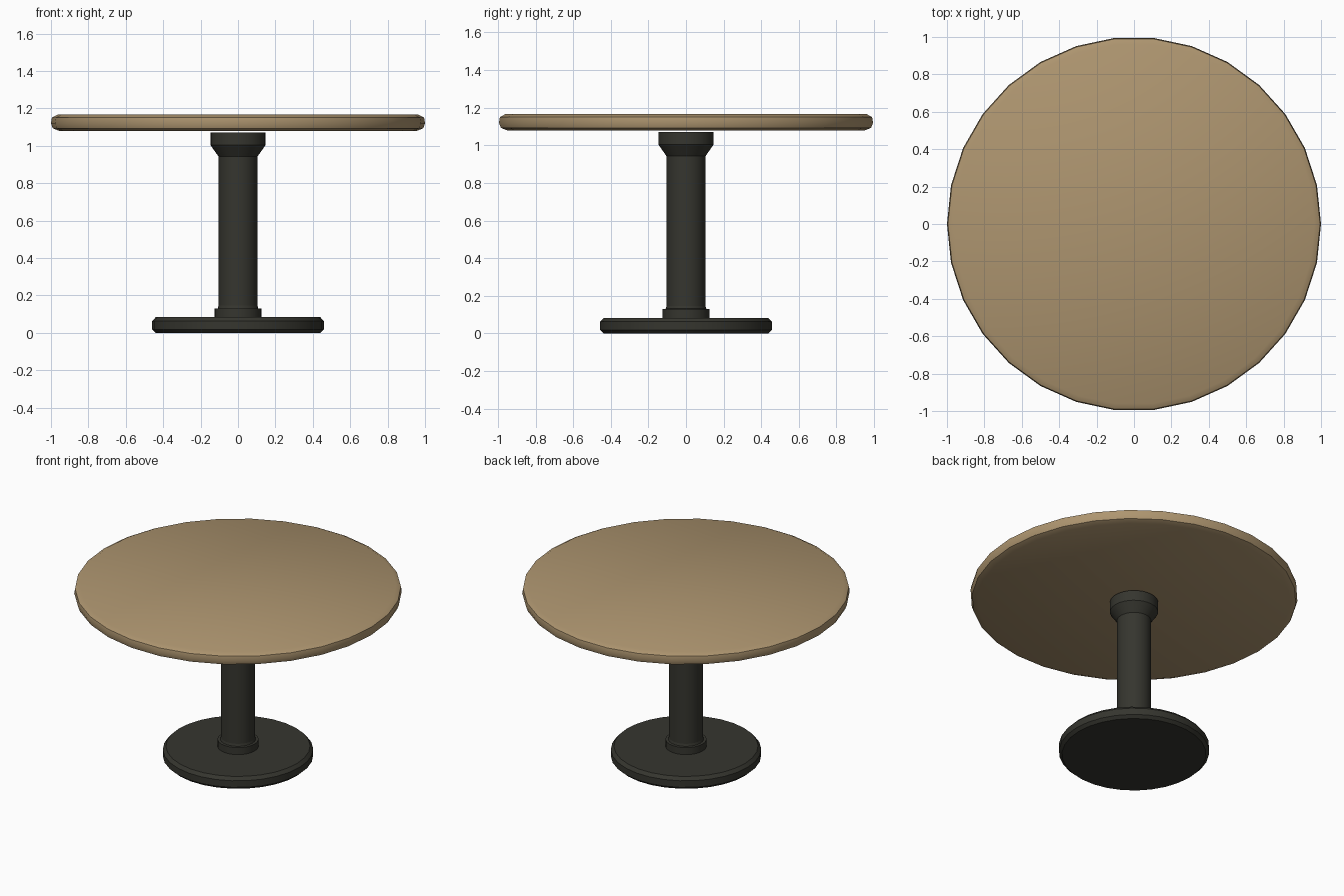
import bpy, bmesh, math

if "Cube" in bpy.data.objects:
    bpy.data.objects.remove(bpy.data.objects["Cube"])

SIDES = 30

def material(name, rgb):
    m = bpy.data.materials.new(name)
    m.diffuse_color = (*rgb, 1.0)
    m.use_nodes = True
    m.node_tree.nodes["Principled BSDF"].inputs["Base Color"].default_value = m.diffuse_color
    return m

def lathe(name, profile, mat):
    """Closed solid turned round the z axis from (radius, height) points, bottom to top."""
    bm = bmesh.new()
    rings = []
    for r, z in profile:
        rings.append([bm.verts.new((r * math.cos(2 * math.pi * i / SIDES),
                                    r * math.sin(2 * math.pi * i / SIDES), z))
                      for i in range(SIDES)])
    for a, b in zip(rings, rings[1:]):
        for i in range(SIDES):
            j = (i + 1) % SIDES
            bm.faces.new((a[i], a[j], b[j], b[i]))
    bm.faces.new(rings[0][::-1])
    bm.faces.new(rings[-1])
    mesh = bpy.data.meshes.new(name)
    bm.to_mesh(mesh)
    bm.free()
    mesh.materials.append(mat)
    ob = bpy.data.objects.new(name, mesh)
    bpy.context.collection.objects.link(ob)
    bpy.ops.object.select_all(action='DESELECT')
    ob.select_set(True)
    bpy.context.view_layer.objects.active = ob
    bpy.ops.object.shade_smooth_by_angle(angle=math.radians(30))
    return ob

wood = material("tan_wood", (0.42, 0.30, 0.16))
iron = material("dark_iron", (0.036, 0.036, 0.028))

# Round top with softened rim
lathe("table_top", [(0.955, 1.079), (0.99, 1.093), (1.0, 1.12),
                    (0.995, 1.15), (0.965, 1.166)], wood)

# Flat foot disc with chamfered edges
lathe("base_disc", [(0.44, 0.0), (0.459, 0.018), (0.459, 0.062), (0.44, 0.083)], iron)

# Collar where the column meets the foot
lathe("base_collar", [(0.125, 0.075), (0.125, 0.13), (0.108, 0.131), (0.104, 0.146)], iron)

# Column with flared head, stopping just under the top
lathe("column", [(0.104, 0.08), (0.104, 0.942), (0.147, 1.003), (0.147, 1.072)], iron)
